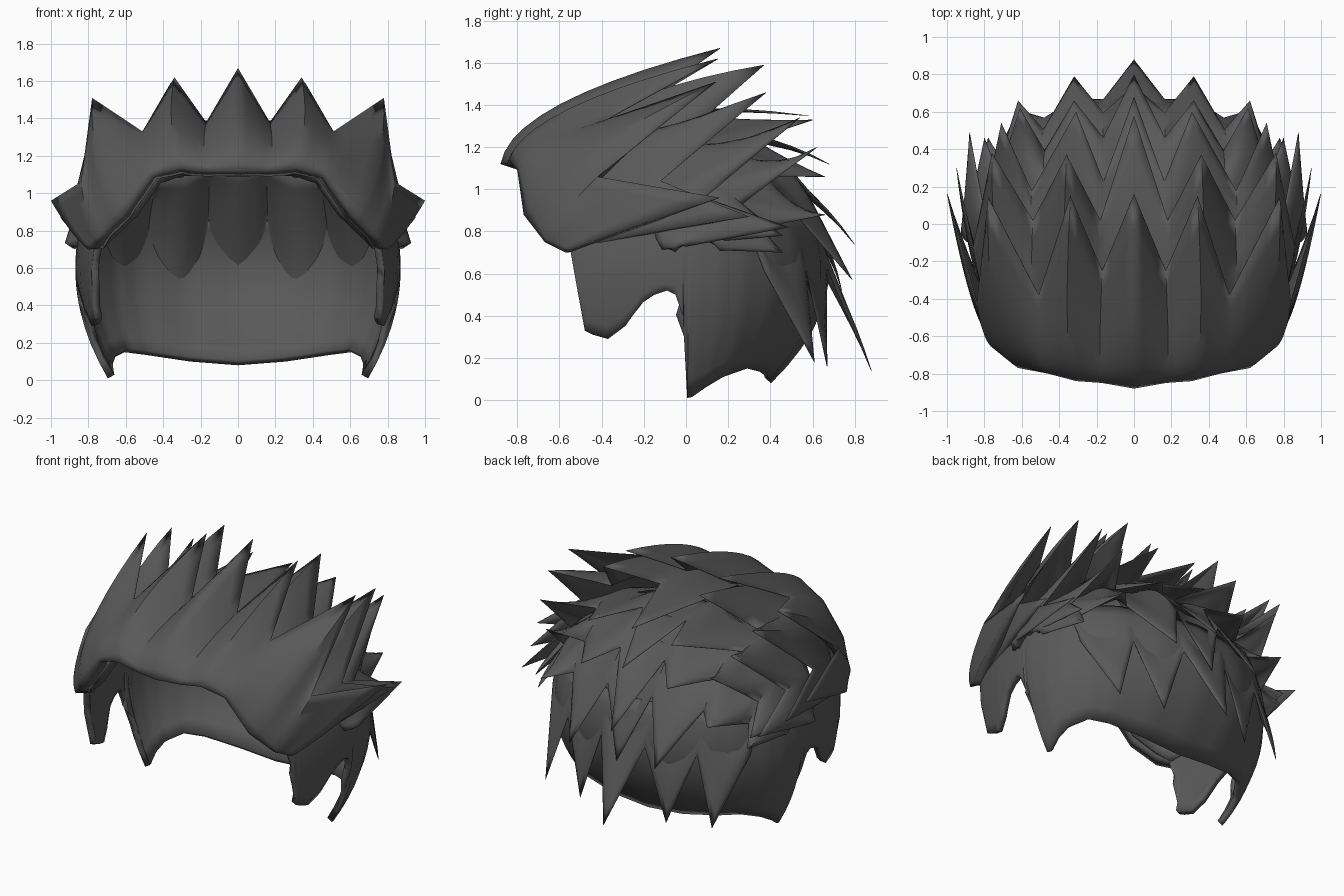
import bpy
from math import sin, cos, asin, radians, sqrt
from mathutils import Vector as V

if "Cube" in bpy.data.objects:
    bpy.data.objects.remove(bpy.data.objects["Cube"])

CENTRE = V((0, -0.05, 0.6))
SUB, ROWS = 4, 10
hair = bpy.data.materials.new("dark_hair")
hair.diffuse_color = (0.1, 0.1, 0.1, 1)
hair.use_nodes = True
hair.node_tree.nodes["Principled BSDF"].inputs["Base Color"].default_value = hair.diffuse_color


def dome(phi, theta, lift=1.0):
    """Point on the head; phi runs sideways, theta runs front to back."""
    t = radians(theta)
    return CENTRE + lift * V((0.85 * sin(phi), -0.69 * cos(phi) * cos(t), 0.72 * cos(phi) * sin(t)))


def bezier(a, b, c):
    steps = [j / ROWS for j in range(ROWS + 1)]
    return [a * (1 - s) ** 2 + b * 2 * s * (1 - s) + c * s * s for s in steps]


def sheet(name, columns, thickness, taper):
    """Mirrored solid sheet through a row of point columns."""
    cols = []
    for left, right in zip(columns, columns[1:]):
        for k in range(SUB):
            cols.append([a.lerp(b, k / SUB) for a, b in zip(left, right)])
    cols.append(columns[-1])
    verts = [p for col in cols for p in col]
    n = ROWS + 1
    faces = []
    for i in range(len(cols) - 1):
        for j in range(ROWS):
            p = i * n + j
            faces.append((p, p + n, p + n + 1, p + 1))
    mesh = bpy.data.meshes.new(name)
    mesh.from_pydata(verts, [], faces)
    mesh.materials.append(hair)
    ob = bpy.data.objects.new(name, mesh)
    bpy.context.collection.objects.link(ob)
    mirror = ob.modifiers.new("mirror", 'MIRROR')
    mirror.merge_threshold = 0.002
    solid = ob.modifiers.new("thickness", 'SOLIDIFY')
    solid.thickness = thickness
    solid.offset = -1
    if taper:
        group = ob.vertex_groups.new(name="thickness")
        for i in range(len(verts)):
            s = (i % n) / ROWS
            group.add([i], max(0.04, 1 - s * s), 'REPLACE')
        solid.vertex_group = group.name
    bpy.ops.object.select_all(action='DESELECT')
    bpy.context.view_layer.objects.active = ob
    ob.select_set(True)
    bpy.ops.object.shade_smooth_by_angle(angle=radians(40))


def swept_layer(name, strands, where, thickness):
    """Row of spikes from explicit roots: (root, end, bulge) per strand."""
    columns = []
    for root, end, bulge in strands:
        root, end = V(root), V(end)
        control = root.lerp(end, where)
        control += (control - V((0, 0, 0.6))).normalized() * bulge
        columns.append(bezier(root, control, end))
    sheet(name, columns, thickness, True)


def spike_layer(name, root, valley, lift, tips):
    """Row of spikes rooted on the dome: tips alternate with valleys."""
    phis = [asin(min(0.93, t[0] / 0.9)) for t in tips]
    columns = []
    for i, tip in enumerate(tips):
        p = phis[i]
        columns.append(bezier(dome(p, root, lift - 0.05), dome(p, valley, lift + 0.07), V(tip)))
        q = (p + phis[i + 1]) / 2 if i + 1 < len(tips) else min(p + 0.2, 1.4)
        columns.append(bezier(dome(q, root, lift - 0.05), dome(q, (root + valley) / 2, lift + 0.05),
                              dome(q, valley, lift)))
    sheet(name, columns, 0.06, True)


# Swept-up fringe: hairline root, then spike tip or valley, alternating
swept_layer("front_fringe", [
    ((0, -.88, 1.12), (0, .16, 1.67), .25),
    ((.17, -.85, 1.12), (.17, -.25, 1.38), .14),
    ((.31, -.84, 1.14), (.34, .15, 1.62), .21),
    ((.46, -.80, 1.09), (.51, -.38, 1.33), .12),
    ((.62, -.77, .88), (.78, .14, 1.51), .20),
    ((.74, -.67, .75), (.84, -.42, 1.06), .06),
    ((.80, -.57, .70), (1.0, .16, .96), .05)], 0.22, 0.09)

# Second swept row, rooted just behind the hairline
swept_layer("crown_spikes", [
    ((0, -.78, 1.13), (0, .58, 1.35), .28),
    ((.17, -.77, 1.13), (.18, .02, 1.39), .2),
    ((.31, -.76, 1.13), (.36, .37, 1.59), .18),
    ((.44, -.72, 1.08), (.54, .02, 1.28), .17),
    ((.57, -.69, .90), (.76, .38, 1.46), .17),
    ((.69, -.61, .78), (.86, -.12, 1.04), .07),
    ((.76, -.54, .72), (.95, .30, .87), .06)], 0.4, 0.05)

# Overlapping spike rows from the crown down to the nape
spike_layer("upper_back_spikes", 60, 112, 1.09,
            [(0, .68, 1.12), (.31, .60, 1.33), (.71, .54, 1.34), (.88, .49, .82)])
spike_layer("middle_back_spikes", 90, 135, 1.07,
            [(0, .80, .74), (.32, .66, 1.06), (.61, .62, 1.20), (.80, .46, .78)])
spike_layer("lower_back_spikes", 110, 153, 1.07,
            [(0, .74, .52), (.32, .79, .57), (.62, .66, .88), (.78, .46, .7)])
spike_layer("nape_spikes", 125, 178, 1.06,
            [(0, .88, .14), (.32, .67, .16), (.62, .61, .18)])


# Close-fitting cap with sideburn, ear arch and nape corner
def cap_point(u, z):
    """u below 0 is a y position on the side; above 0 an angle round the back."""
    rx = 0.87 - 0.5 * (0.6 - z) ** 2
    ry = 0.68 - 0.95 * (0.62 - z) ** 2
    if u < 0:
        return V((rx * sqrt(1 - (u / 1.2) ** 2), u, z))
    return V((rx * cos(radians(u)), ry * sin(radians(u)), z))


hem = [(-.55, .72), (-.52, .55), (-.48, .33), (-.44, .31), (-.37, .29), (-.29, .35), (-.21, .46),
       (-.15, .50), (-.09, .52), (-.05, .50), (-.015, .40), (1, .01), (5, .015),
       (14, .06), (24, .11), (38, .15), (50, .135), (70, .10), (90, .08)]
columns = []
for u, z in hem:
    top = 0.9
    columns.append([cap_point(u, z + (top - z) * j / ROWS) for j in range(ROWS + 1)])
sheet("base_cap", columns, 0.04, False)
